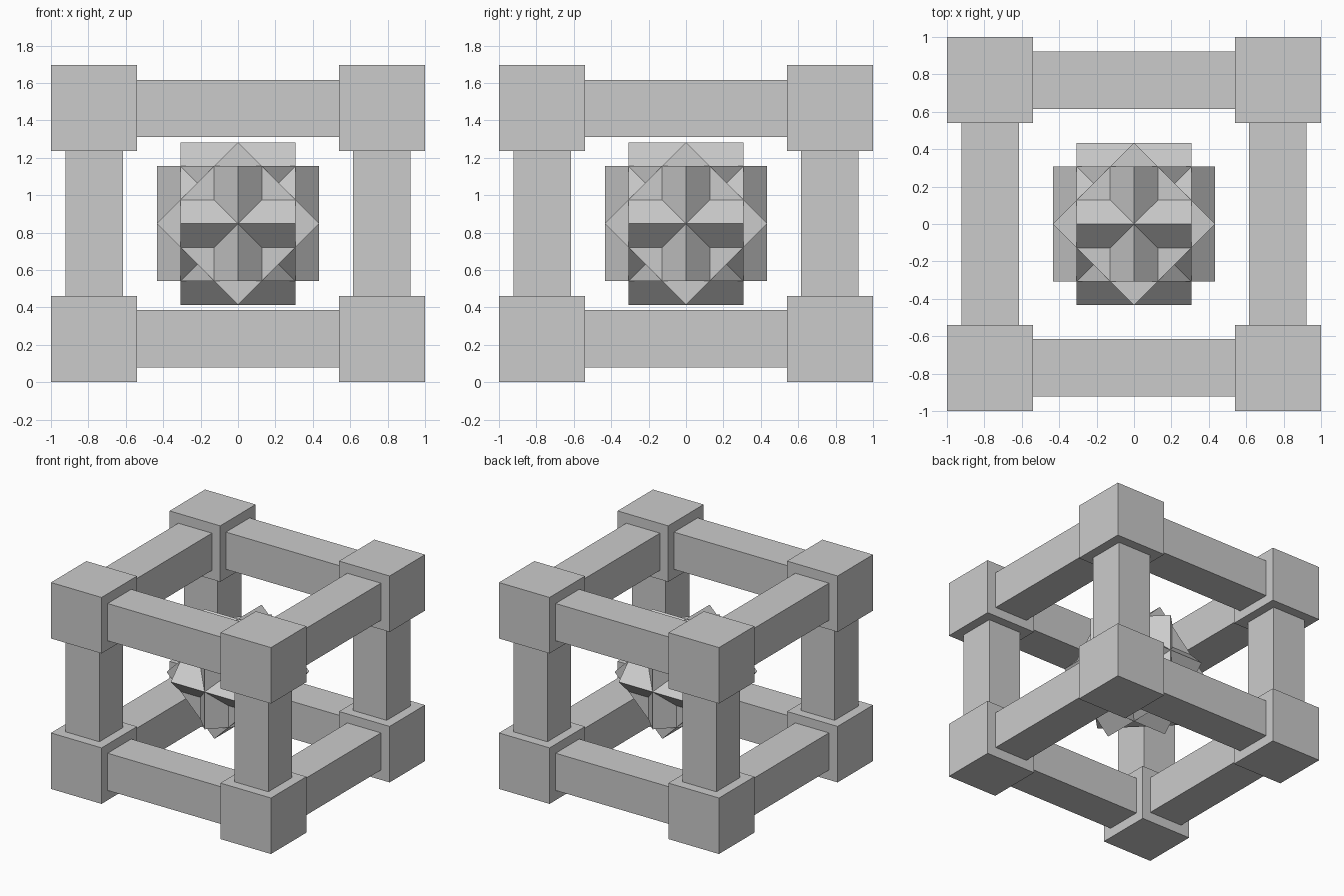
import bpy
from math import radians
from itertools import product

if "Cube" in bpy.data.objects:
    bpy.data.objects.remove(bpy.data.objects["Cube"])

CUBE, BAR = 0.46, 0.306        # corner block and bar thickness
C, CB = 0.77, 0.768            # block and bar centre distance in x, y
MID = 0.848                    # mid height
H, HB = MID - CUBE / 2, 0.615  # block and bar centre distance in z


def box(name, loc, size, rot=(0, 0, 0)):
    bpy.ops.mesh.primitive_cube_add(size=1, location=loc, rotation=rot)
    ob = bpy.context.object
    ob.name = name
    ob.scale = size
    return ob


# Corner blocks
for sx, sy, sz in product((-1, 1), repeat=3):
    box("corner_block", (sx * C, sy * C, MID + sz * H), (CUBE,) * 3)

# Bars between the blocks along each axis
gaps = (2 * C - CUBE, 2 * C - CUBE, 2 * H - CUBE)
offs = (CB, CB, HB)
for axis, name in enumerate(("cross_bar", "side_bar", "upright_bar")):
    u, v = [a for a in range(3) if a != axis]
    for su, sv in product((-1, 1), repeat=2):
        loc, size = [0, 0, MID], [BAR] * 3
        loc[u] += su * offs[u]
        loc[v] += sv * offs[v]
        size[axis] = gaps[axis]
        box(name, loc, size)

# Central star: three cubes, each turned 45 degrees about one axis
for axis in range(3):
    rot = [0, 0, 0]
    rot[axis] = radians(45)
    box("core_star_cube", (0, 0, MID), (0.614,) * 3, rot)
